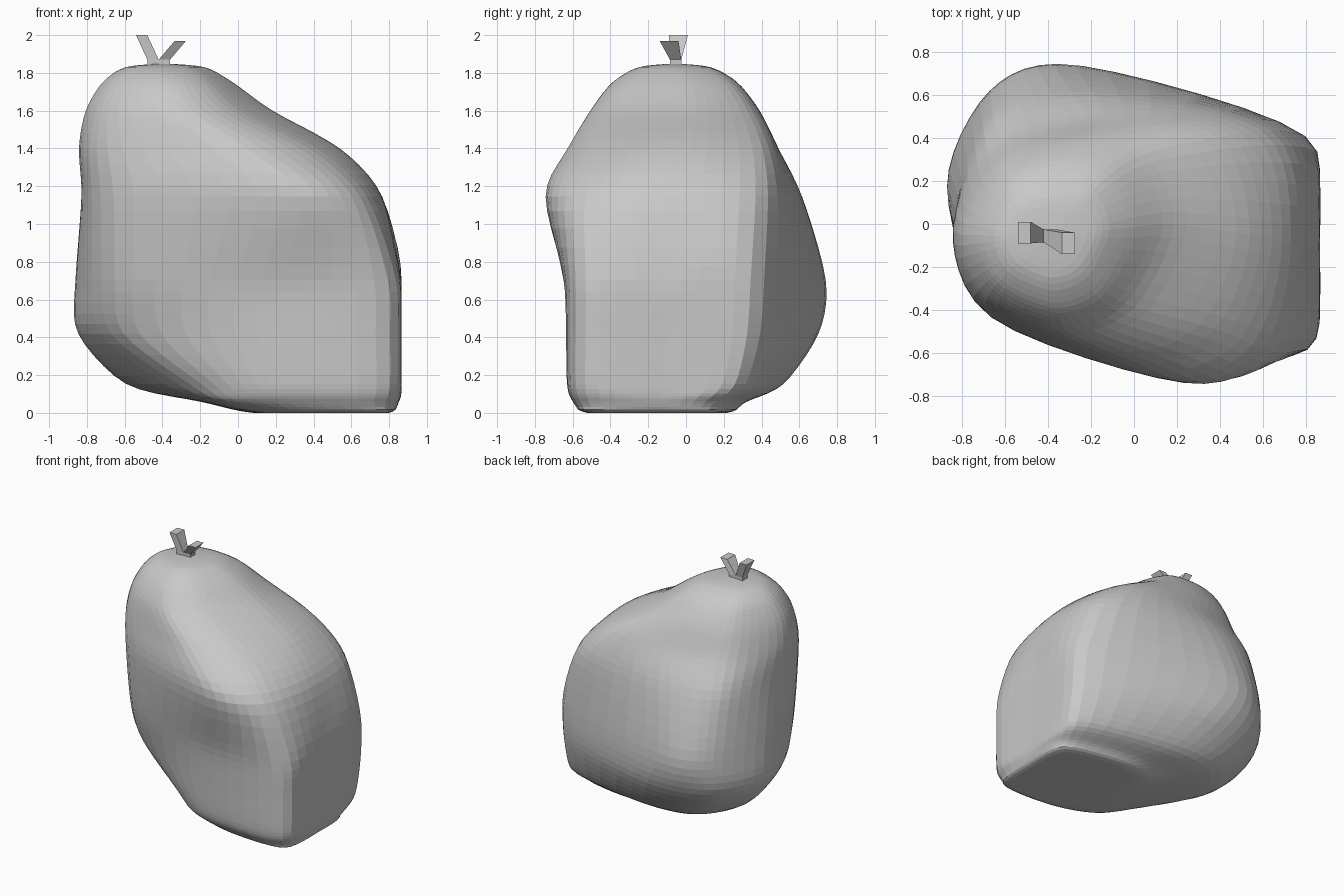
import bpy
import bmesh
from mathutils import Vector

if "Cube" in bpy.data.objects:
    bpy.data.objects.remove(bpy.data.objects["Cube"])

grey = bpy.data.materials.new("stone grey")
grey.diffuse_color = (0.58, 0.58, 0.58, 1)
grey.use_nodes = True
grey.node_tree.nodes["Principled BSDF"].inputs["Base Color"].default_value = grey.diffuse_color


def make_object(name, bm):
    bmesh.ops.recalc_face_normals(bm, faces=bm.faces[:])
    mesh = bpy.data.meshes.new(name)
    bm.to_mesh(mesh)
    bm.free()
    mesh.materials.append(grey)
    obj = bpy.data.objects.new(name, mesh)
    bpy.context.collection.objects.link(obj)
    return obj


def spline(p0, p1, p2, p3, t, k=0.42):
    """Cardinal spline between p1 and p2."""
    a, b = (p2 - p0) * k, (p3 - p1) * k
    return (p1 * (2*t**3 - 3*t**2 + 1) + a * (t**3 - 2*t**2 + t)
            + p2 * (3*t**2 - 2*t**3) + b * (t**3 - t**2))


def scaled(ring, cx, cy, sx, sy, z):
    return [Vector((cx + (p.x - cx) * sx, cy + (p.y - cy) * sy, z)) for p in ring]


# Boulder outline by height: west, south-west, south ... north-west
sections = {
    0.06: [(-.2, -.08), (-.1, -.45), (.25, -.58), (.79, -.565), (.85, -.15), (.79, .2), (.25, .32), (-.12, .25)],
    0.15: [(-.6, .1), (-.25, -.41), (.17, -.605), (.815, -.59), (.86, -.12), (.815, .32), (.03, .51), (-.42, .46)],
    0.42: [(-.855, .18), (-.62, -.33), (.1, -.605), (.815, -.59), (.86, -.1), (.815, .395), (-.15, .7), (-.65, .6)],
    0.70: [(-.865, .15), (-.66, -.4), (.12, -.63), (.805, -.59), (.86, -.1), (.805, .415), (-.28, .74), (-.67, .62)],
    1.15: [(-.83, .05), (-.67, -.44), (.25, -.75), (.65, -.6), (.765, -.1), (.65, .44), (-.2, .615), (-.66, .51)],
    1.40: [(-.845, -.02), (-.7, -.4), (-.03, -.63), (.38, -.49), (.545, -.05), (.4, .41), (-.13, .49), (-.63, .38)],
    1.60: [(-.81, -.05), (-.69, -.35), (-.3, -.51), (0, -.39), (.185, 0), (.05, .33), (-.28, .39), (-.62, .29)],
}
rings = [[Vector((x, y, z)) for x, y in pts] for z, pts in sections.items()]
low, high = rings[0], rings[-1]
rings = ([scaled(low, .5, -.15, 0, 0, 0), scaled(low, .68, -.2, .68, .8, 0)] + rings
         + [scaled(high, -.51, -.06, .7, .74, 1.75),
            scaled(high, -.44, -.06, .42, .42, 1.83),
            scaled(high, -.39, -.06, 0, 0, 1.85)])

# Smooth each outline, then loft through the outlines
AROUND, UP = 6, 5
smooth = [[spline(r[i - 1], r[i], r[(i + 1) % 8], r[(i + 2) % 8], s / AROUND)
           for i in range(8) for s in range(AROUND)] for r in rings]
rows = []
last = len(smooth) - 1
for i in range(last):
    for s in range(UP):
        rows.append([spline(smooth[max(i - 1, 0)][j], smooth[i][j], smooth[i + 1][j],
                            smooth[min(i + 2, last)][j], s / UP) for j in range(8 * AROUND)])
rows.append(smooth[last])

bm = bmesh.new()
grid = [[bm.verts.new((min(p.x, .866), p.y, max(p.z, 0))) for p in row] for row in rows]
for a, b in zip(grid, grid[1:]):
    for j in range(len(a)):
        k = (j + 1) % len(a)
        bm.faces.new((a[j], a[k], b[k], b[j]))
bmesh.ops.remove_doubles(bm, verts=bm.verts[:], dist=0.0005)

# Relax the surface a little so the outlines blend together
body = [v for v in bm.verts if 0.02 < v.co.z < 1.8]
for _ in range(3):
    bmesh.ops.smooth_vert(bm, verts=body, factor=0.4,
                          use_axis_x=True, use_axis_y=True, use_axis_z=True)
make_object("boulder", bm)


# Sprout: a small stem block and two flaring prongs
def tapered_block(name, bottom, top):
    """Each end is (x0, x1, y0, y1, z)."""
    bm = bmesh.new()
    ends = []
    for x0, x1, y0, y1, z in (bottom, top):
        ends.append([bm.verts.new(c) for c in ((x0, y0, z), (x1, y0, z), (x1, y1, z), (x0, y1, z))])
        bm.faces.new(ends[-1])
    for i in range(4):
        j = (i + 1) % 4
        bm.faces.new((ends[0][i], ends[0][j], ends[1][j], ends[1][i]))
    make_object(name, bm)


tapered_block("sprout_stem", (-.48, -.36, -.085, -.025, 1.82), (-.48, -.36, -.085, -.025, 1.87))
tapered_block("sprout_left_prong", (-.48, -.42, -.085, -.025, 1.87), (-.54, -.48, -.09, .01, 2.0))
tapered_block("sprout_right_prong", (-.42, -.36, -.085, -.025, 1.87), (-.335, -.275, -.14, -.04, 1.97))
